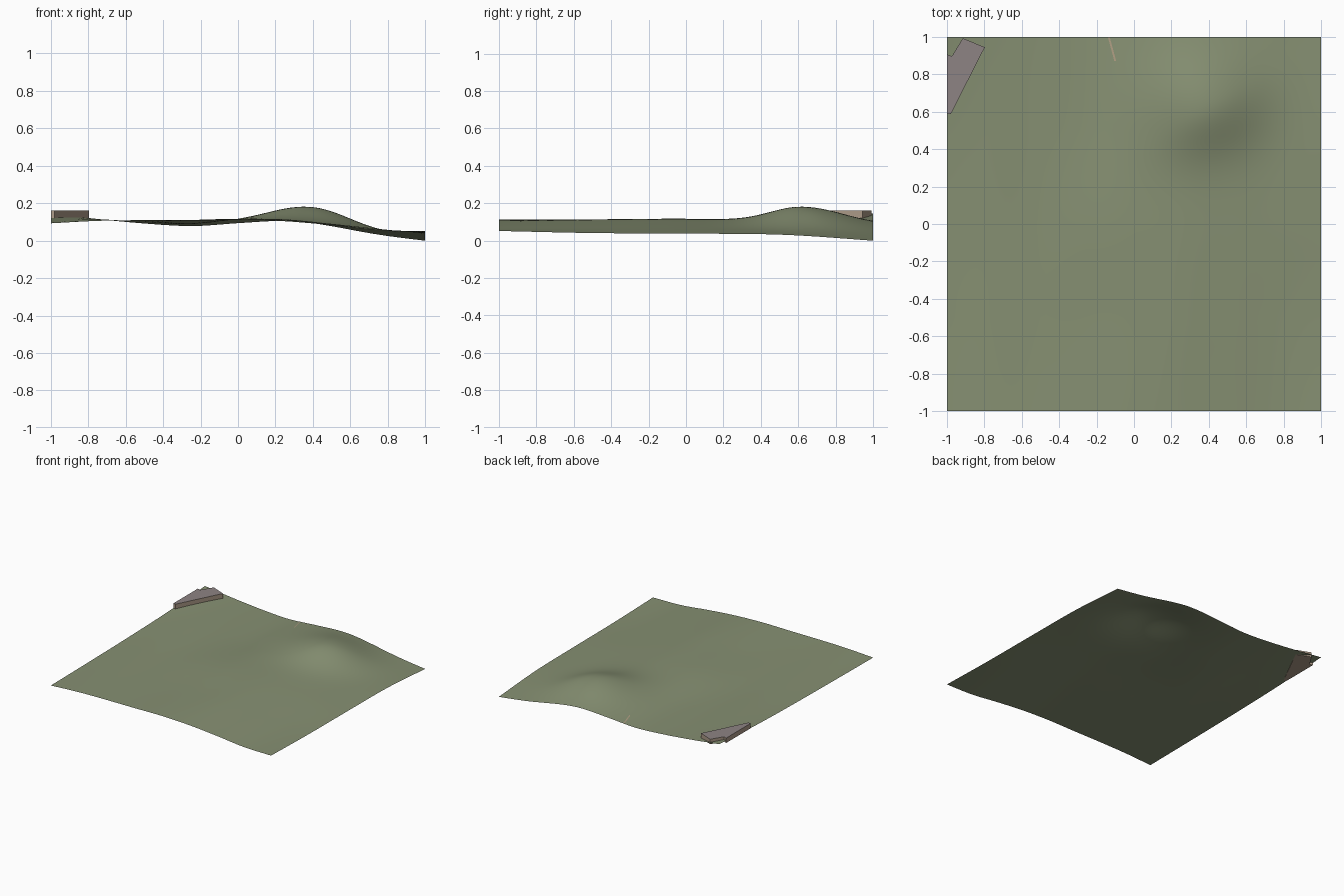
import bpy, bmesh, math

if "Cube" in bpy.data.objects:
    bpy.data.objects.remove(bpy.data.objects["Cube"])

# Coarse base heights: rows y = -1..1 (step 0.5), columns x = -1..1 (step 0.25)
BASE = [
    [.093, .106, .110, .111, .113, .104, .083, .057, .052],
    [.098, .108, .107, .107, .112, .112, .088, .060, .041],
    [.105, .110, .105, .110, .117, .113, .090, .063, .038],
    [.118, .115, .100, .090, .103, .100, .082, .052, .032],
    [.146, .116, .092, .078, .088, .085, .058, .028, .000],
]


def spline(vals, t):
    """Catmull-Rom through evenly spaced values, t in 0..len-1."""
    n = len(vals)
    i = min(int(t), n - 2)
    f = t - i
    b, c = vals[i], vals[i + 1]
    a = vals[i - 1] if i > 0 else 2 * b - c
    d = vals[i + 2] if i + 2 < n else 2 * c - b
    return b + .5 * f * (c - a + f * (2*a - 5*b + 4*c - d + f * (3*(b - c) + d - a)))


def height(x, y):
    base = spline([spline(r, (x + 1) * 4) for r in BASE], (y + 1) * 2)
    # hill: stretched along its ridge, steeper towards the front right
    dx, dy = x - .39, y - .63
    c, s = math.cos(math.radians(30)), math.sin(math.radians(30))
    along, across = dx * c + dy * s, dy * c - dx * s
    hill = .093 * math.exp(-.5 * ((along / .21) ** 2 + (across / (.17 if across < 0 else .23)) ** 2))
    return max(0, base + hill)


def material(name, rgb):
    m = bpy.data.materials.new(name)
    m.diffuse_color = (*rgb, 1)
    m.use_nodes = True
    m.node_tree.nodes["Principled BSDF"].inputs["Base Color"].default_value = m.diffuse_color
    return m


def make_object(name, bm, *mats):
    me = bpy.data.meshes.new(name)
    bm.to_mesh(me)
    bm.free()
    ob = bpy.data.objects.new(name, me)
    bpy.context.collection.objects.link(ob)
    for m in mats:
        me.materials.append(m)
    return ob


# Terrain sheet
bm = bmesh.new()
bmesh.ops.create_grid(bm, x_segments=64, y_segments=64, size=1)
for v in bm.verts:
    v.co.z = height(v.co.x, v.co.y)
for f in bm.faces:
    f.smooth = True
low = min(v.co.z for v in bm.verts)
for v in bm.verts:
    v.co.z -= low
make_object("terrain", bm, material("grass", (.24, .28, .17)))

# Flat-roofed building, cut off at the left map edge
FOOTPRINT = [(-1, .59), (-.979, .586), (-.797, .944), (-.914, .992), (-.973, .896), (-1, .906)]
bm = bmesh.new()
floor = bm.faces.new([bm.verts.new((x, y, .12)) for x, y in FOOTPRINT])
ext = bmesh.ops.extrude_face_region(bm, geom=[floor], use_keep_orig=True)
for v in ext["geom"]:
    if isinstance(v, bmesh.types.BMVert):
        v.co.z = .16
bmesh.ops.recalc_face_normals(bm, faces=bm.faces)
for f in bm.faces:
    f.material_index = 1 if f.normal.z > .5 else 0
make_object("building", bm, material("wall", (.42, .33, .25)), material("roof", (.27, .23, .23)))

# Narrow footpath draped over the terrain
bm = bmesh.new()
rows = []
for i in range(7):
    t = i / 6
    x, y = -.135 + .035 * t, 1 - .13 * t
    rows.append([bm.verts.new((x + o, y, height(x + o, y) - low + .002)) for o in (-.005, .005)])
for a, b in zip(rows, rows[1:]):
    bm.faces.new((a[0], b[0], b[1], a[1]))
make_object("footpath", bm, material("path", (.42, .33, .22)))
